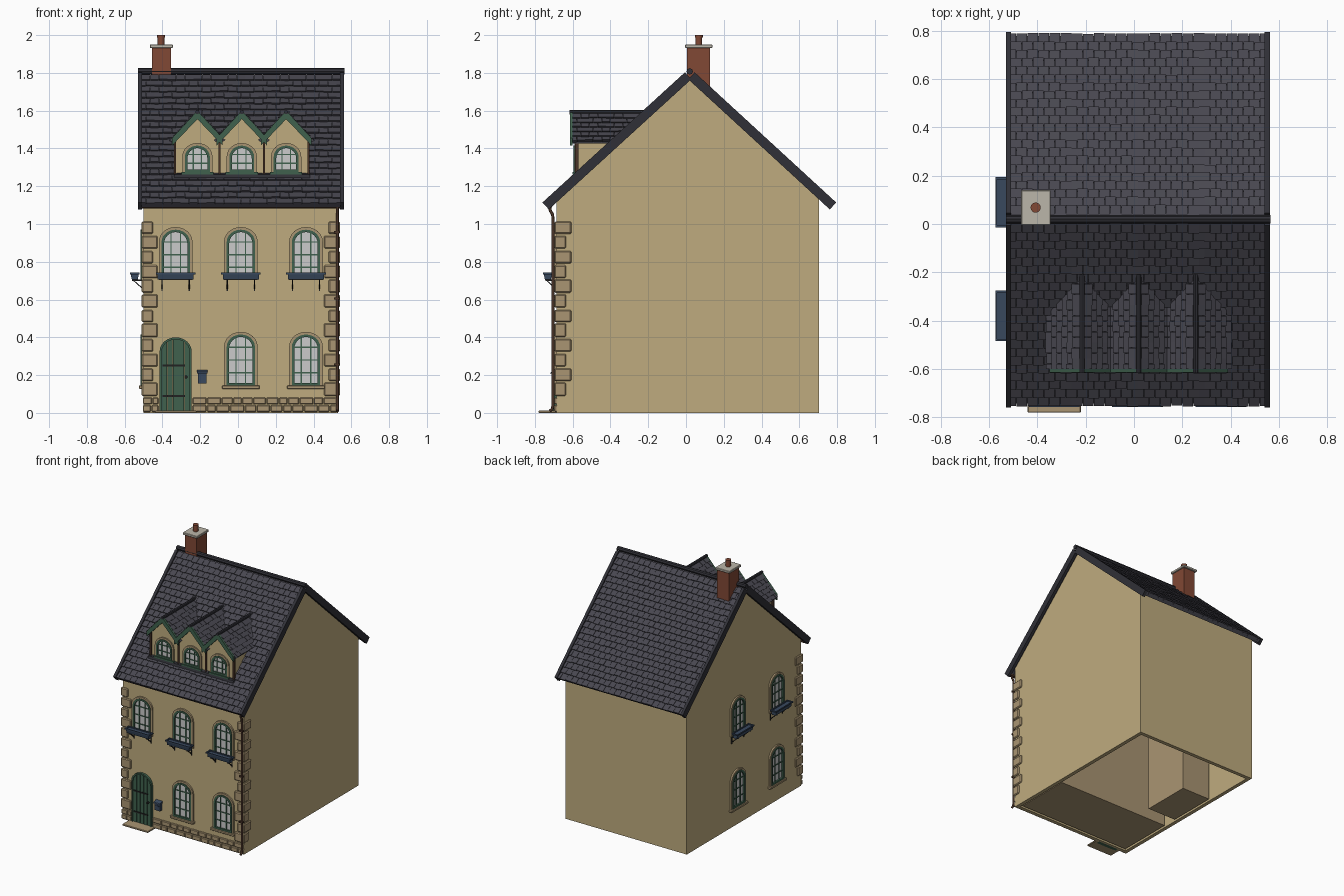
import bpy, bmesh, math, random
from mathutils import Matrix, Vector

if "Cube" in bpy.data.objects:
    bpy.data.objects.remove(bpy.data.objects["Cube"])

random.seed(4)
ID = Matrix.Identity(4)
ALONG_X = Matrix(((0, 1, 0, 0), (1, 0, 0, 0), (0, 0, 1, 0), (0, 0, 0, 1)))  # profile (y,z), extruded in x
T = Matrix.Translation
WALL, STONE, SLATE = (.52, .41, .21), (.40, .30, .17), (.065, .063, .08)
DARK, GREEN, GLASS = (.03, .03, .038), (.05, .12, .075), (.6, .6, .61)
BLUE, BRICK, BROWN, IRON = (.04, .065, .11), (.22, .065, .035), (.07, .035, .022), (.015, .015, .015)


class Part:
    """Collects solids into one mesh object."""
    def __init__(self):
        self.bm = bmesh.new()

    def prism(self, pts, d0, d1, M=ID):
        a, b = [[self.bm.verts.new(M @ Vector((u, d, v))) for u, v in pts] for d in (d0, d1)]
        self.bm.faces.new(a)
        self.bm.faces.new(b[::-1])
        for i in range(len(a)):
            j = (i + 1) % len(a)
            self.bm.faces.new((a[i], b[i], b[j], a[j]))

    def box(self, x0, x1, y0, y1, z0, z1, M=ID):
        self.prism([(x0, z0), (x1, z0), (x1, z1), (x0, z1)], y0, y1, M)

    def ring(self, outer, inner, d0, d1, M=ID):
        L = [[self.bm.verts.new(M @ Vector((u, d, v))) for u, v in p]
             for p, d in ((outer, d0), (inner, d0), (inner, d1), (outer, d1))]
        for i in range(len(outer)):
            j = (i + 1) % len(outer)
            for k in range(4):
                a, b = L[k], L[(k + 1) % 4]
                self.bm.faces.new((a[i], b[i], b[j], a[j]))

    def done(self, name, color, bevel=0, smooth=False):
        bmesh.ops.recalc_face_normals(self.bm, faces=self.bm.faces[:])
        me = bpy.data.meshes.new(name)
        self.bm.to_mesh(me)
        ob = bpy.data.objects.new(name, me)
        bpy.context.collection.objects.link(ob)
        mat = bpy.data.materials.new(name)
        mat.diffuse_color = (*color, 1)
        mat.use_nodes = True
        mat.node_tree.nodes["Principled BSDF"].inputs["Base Color"].default_value = mat.diffuse_color
        me.materials.append(mat)
        if bevel:
            m = ob.modifiers.new("bevel", "BEVEL")
            m.width, m.segments = bevel, 1
        if smooth:
            bpy.ops.object.select_all(action='DESELECT')
            ob.select_set(True)
            bpy.context.view_layer.objects.active = ob
            bpy.ops.object.shade_smooth_by_angle()
        return ob


def circle(u, v, r, n=12):
    return [(u + r * math.cos(2 * math.pi * i / n), v + r * math.sin(2 * math.pi * i / n)) for i in range(n)]


def arch(hw, z0, z1, rise, n=12):
    return [(-hw, z0), (hw, z0)] + [(hw * math.cos(math.pi * i / n), z1 - rise + rise * math.sin(math.pi * i / n))
                                    for i in range(n + 1)]


def slope(A, E, across):
    down = (E - A).normalized()
    n = down.cross(across)
    n = -n if n.z < 0 else n
    return T(A) @ Matrix((down, across, n)).transposed().to_4x4(), (E - A).length


def tiles(part, M, L, w0, w1, rows, cols, base):
    """Overlapping courses of wedge-shaped slates."""
    p, w = L / rows, (w1 - w0) / cols
    for r in range(rows):
        for c in range(cols + r % 2):
            a = w0 + (c - .5 * (r % 2)) * w
            a, b = max(a, w0), min(a + w * .96, w1)
            e, lift = (r + 1) * p + random.uniform(0, .005), random.uniform(0, .003)
            part.prism([(r * p, base - .004), (e, base - .004), (e, base + .011 + lift), (r * p, base + .003)], a, b, M)


# walls: hollow gabled shell, open underneath
walls = Part()
walls.prism([(-.685, 0), (.705, 0), (.705, 1.145), (.02, 1.775), (-.685, 1.131)], -.5, .53, ALONG_X)
walls.bm.normal_update()
bmesh.ops.delete(walls.bm, geom=[f for f in walls.bm.faces if f.calc_center_median().z < .01], context='FACES_ONLY')
shell = walls.done("walls", WALL).modifiers.new("thickness", "SOLIDIFY")
shell.thickness, shell.offset = .04, -1

# interior: front floor, partition, chimney breast
p = Part()
p.box(-.46, .49, -.645, -.21, .005, .02)
p.box(-.46, .49, -.24, -.21, .02, 1.12)
p.box(-.46, -.22, -.1, .28, .005, 1.12)
p.done("interior", STONE)

# main roof
deck, slates, trim = Part(), Part(), Part()
apex, AX = Vector((0, .02, 1.775)), Vector((1, 0, 0))
for ey in (-.73, .765):
    M, L = slope(apex, Vector((0, ey, 1.09)), AX)
    deck.prism([(0, 0), (L, 0), (L, .02), (0, .02)], -.52, .55, M)
    tiles(slates, M, L, -.51, .545, 22, 23, .02)
    for x in (-.53, .54):
        trim.prism([(0, -.012), (L + .006, -.012), (L + .006, .038), (0, .038)], x, x + .022, M)
    if ey < 0:
        roof_normal = M.to_3x3().col[2].copy()
trim.prism(circle(.02, 1.808, .017, 8), -.53, .565, ALONG_X)
deck.done("roof_deck", SLATE)
slates.done("roof_slates", SLATE)
trim.done("roof_verges_and_ridge", DARK)

# windows: surround, frame, bars, pane
surround, frame, pane = Part(), Part(), Part()


def window(M, z0, z1, hw, rise, cols, rows, out=.012):
    surround.ring(arch(hw + .014, z0 - .002, z1 + .014, rise + .012), arch(hw - .001, z0, z1 - .001, rise), -out, .01, M)
    t = .013
    frame.ring(arch(hw, z0, z1, rise), arch(hw - t, z0 + t, z1 - t, rise - .004), -out - .005, .01, M)
    pane.prism(arch(hw - t / 2, z0 + t / 2, z1 - t / 2, rise), -.004, .01, M)
    for i in range(1, cols):
        u = hw * (2 * i / cols - 1)
        top = z1 - rise + rise * math.sqrt(1 - (u / hw) ** 2) - t / 2
        frame.box(u - .003, u + .003, -.01, 0, z0 + t, top, M)
    for i in range(1, rows):
        v = z0 + (z1 - z0) * i / rows
        k = max(0, (v - (z1 - rise)) / rise)
        u = hw * math.sqrt(1 - k * k) - t / 2
        frame.box(-u, u, -.0095, 0, v - .003, v + .003, M)


FRONT = [T((x, -.685, 0)) for x in (-.33, .015, .36)]
LEFT = [T((-.5, y, 0)) @ Matrix.Rotation(-math.pi / 2, 4, 'Z') for y in (.09, -.38)]
for M in FRONT + LEFT:
    window(M, .705, .97, .075, .066, 3, 4)
for M in FRONT[1:] + LEFT:
    window(M, .145, .415, .075, .066, 3, 4)

# sills and flower boxes on brackets
sills, boxes, brackets = Part(), Part(), Part()
for M in FRONT[1:] + LEFT:
    sills.box(-.1, .1, -.025, .01, .127, .145, M)
for M in FRONT + LEFT:
    boxes.prism([(-.062, .705), (-.03, .705), (-.026, .735), (-.068, .735)], -.095, .095, M @ ALONG_X)
    boxes.ring([(-.105, -.073), (.105, -.073), (.105, -.022), (-.105, -.022)],
               [(-.095, -.066), (.095, -.066), (.095, -.03), (-.095, -.03)], .733, .742,
               M @ Matrix(((1, 0, 0, 0), (0, 0, 1, 0), (0, 1, 0, 0), (0, 0, 0, 1))))
    for u in (-.072, .072):
        brackets.prism([(0, .65), (0, .658), (-.055, .706), (-.062, .706)], u - .003, u + .003, M @ ALONG_X)
        brackets.box(u - .003, u + .003, -.06, 0, .698, .705, M)
        brackets.box(u - .003, u + .003, -.006, 0, .645, .705, M)
sills.done("window_sills", STONE, .003)
boxes.done("flower_boxes", BLUE)
brackets.done("flower_box_brackets", IRON)

# dormers, trimmed off at the main roof plane
d_wall, d_roof, d_tile, d_barge, d_ridge = (Part() for _ in range(5))
for x in (-.215, .02, .255):
    M = T((x, 0, 0))
    d_wall.prism([(-.113, 1.2), (.113, 1.2), (.113, 1.45), (0, 1.575), (-.113, 1.45)], -.58, .02, M)
    d_roof.prism([(-.13, 1.425), (0, 1.57), (.13, 1.425), (.13, 1.443), (0, 1.588), (-.13, 1.443)], -.6, .02, M)
    d_barge.prism([(-.134, 1.415), (0, 1.555), (.134, 1.415), (.134, 1.455), (0, 1.6), (-.134, 1.455)], -.615, -.6, M)
    d_ridge.prism(circle(0, 1.592, .011, 8), -.617, .02, M)
    for s in (-1, 1):
        S, L = slope(Vector((x, 0, 1.575)), Vector((x + s * .13, 0, 1.43)), Vector((0, 1, 0)))
        tiles(d_tile, S, L, -.6, .02, 6, 14, .012)
    window(T((x, -.58, 0)), 1.275, 1.415, .066, .06, 3, 3, .01)
    sills2 = d_barge.box(-.085, .085, -.6, -.575, 1.262, 1.274, M)
for part, name, col in ((d_wall, "dormer_walls", WALL), (d_roof, "dormer_roofs", SLATE), (d_tile, "dormer_slates", SLATE),
                        (d_barge, "dormer_bargeboards", GREEN), (d_ridge, "dormer_ridges", DARK)):
    bm = part.bm
    bmesh.ops.bisect_plane(bm, geom=bm.verts[:] + bm.edges[:] + bm.faces[:], plane_co=apex, plane_no=roof_normal,
                           clear_inner=True)
    part.done(name, col)
p = Part()
for x in (-.333, -.0975, .1375, .373):
    p.box(x - .006, x + .006, -.588, -.57, 1.25, 1.455)
p.done("dormer_posts", BROWN)
p = Part()
p.prism([(-.61, 1.225), (-.57, 1.225), (-.575, 1.268), (-.598, 1.262)], -.34, .38, ALONG_X)
p.done("dormer_flashing", DARK)
surround.done("window_surrounds", STONE)
frame.done("window_frames", GREEN)
pane.done("window_panes", GLASS)

# plank door with frame, hinges and step
door, fittings = Part(), Part()
M = T((-.33, -.685, 0))
for i in range(5):
    u0, u1 = -.075 + i * .03 + .001, -.075 + (i + 1) * .03 - .001
    pts = [(u, .325 + .066 * math.sqrt(max(0, 1 - (u / .077) ** 2))) for u in (u1, (u0 + u1) / 2, u0)]
    door.prism([(u0, .004), (u1, .004)] + pts, -.01, .01, M)
door.ring(arch(.085, 0, .4, .075), arch(.074, .003, .389, .066), -.018, .01, M)
door.done("door", GREEN)
for z in (.09, .25):
    fittings.box(-.07, .05, -.014, 0, z - .005, z + .005, M)
fittings.prism(circle(.055, .19, .008), -.026, 0, M)
fittings.done("door_fittings", IRON)
p = Part()
p.box(-.44, -.22, -.78, -.68, 0, .012)
p.done("door_step", STONE, .003)

# letter box
p = Part()
p.box(-.211, -.167, -.71, -.68, .155, .21)
p.prism([(-.72, .208), (-.68, .208), (-.68, .228), (-.715, .216)], -.216, -.162, ALONG_X)
p.box(-.203, -.175, -.713, -.7, .188, .194)
p.done("letter_box", BLUE)

# corner stones and plinth bricks
p = Part()
for i in range(12):
    z = .09 + i * .078
    w, d = ((.075, .05), (.05, .078))[i % 2]
    h = z + random.uniform(.064, .072)
    p.box(-.51, -.5 + w, -.697, -.685 + d, z, h)
    p.box(.53 - w, .54, -.697, -.685 + d, z, h)
p.done("corner_stones", STONE, .006)
p = Part()
for row, z in enumerate((.006, .046)):
    for a, end in ((-.503, -.418), (-.24, .535)):
        while a < end - .01:
            b = min(a + random.uniform(.045, .08), end)
            b = end if end - b < .02 else b
            p.box(a, b - .004, -.698, -.68, z, z + .035)
            a = b
p.done("plinth_bricks", STONE, .004)

# gutter and downpipe
p = Part()
p.prism([(-.733, 1.1), (-.73, 1.087), (-.72, 1.083), (-.71, 1.087), (-.706, 1.1)], -.52, .545, ALONG_X)
for z in (.25, .6, .95):
    p.box(.507, .537, -.713, -.68, z, z + .012)
p.done("gutter", BROWN)
cu = bpy.data.curves.new("downpipe", 'CURVE')
cu.dimensions, cu.bevel_depth, cu.bevel_resolution, cu.use_fill_caps = '3D', .008, 2, True
path = [(-.722, 1.09), (-.718, 1.07), (-.706, 1.05), (-.704, 1.02), (-.704, .04), (-.708, .02), (-.722, .009)]
sp = cu.splines.new('POLY')
sp.points.add(len(path) - 1)
for pt, (y, z) in zip(sp.points, path):
    pt.co = (.526, y, z, 1)
cu.materials.append(bpy.data.materials["gutter"])
bpy.context.collection.objects.link(bpy.data.objects.new("downpipe", cu))

# chimney
p = Part()
p.box(-.455, -.355, .004, .128, 1.7, 1.935)
p.done("chimney_stack", BRICK)
p = Part()
p.box(-.467, -.345, -.005, .14, 1.932, 1.95)
p.done("chimney_cap", (.5, .47, .4), .003)
p = Part()
UP = T((-.407, .068, 0)) @ Matrix(((1, 0, 0, 0), (0, 0, 1, 0), (0, 1, 0, 0), (0, 0, 0, 1)))
p.prism(circle(0, 0, .018, 16), 1.945, 1.99, UP)
p.prism(circle(0, 0, .021, 16), 1.988, 2.0, UP)
p.done("chimney_pot", BRICK, smooth=True)
